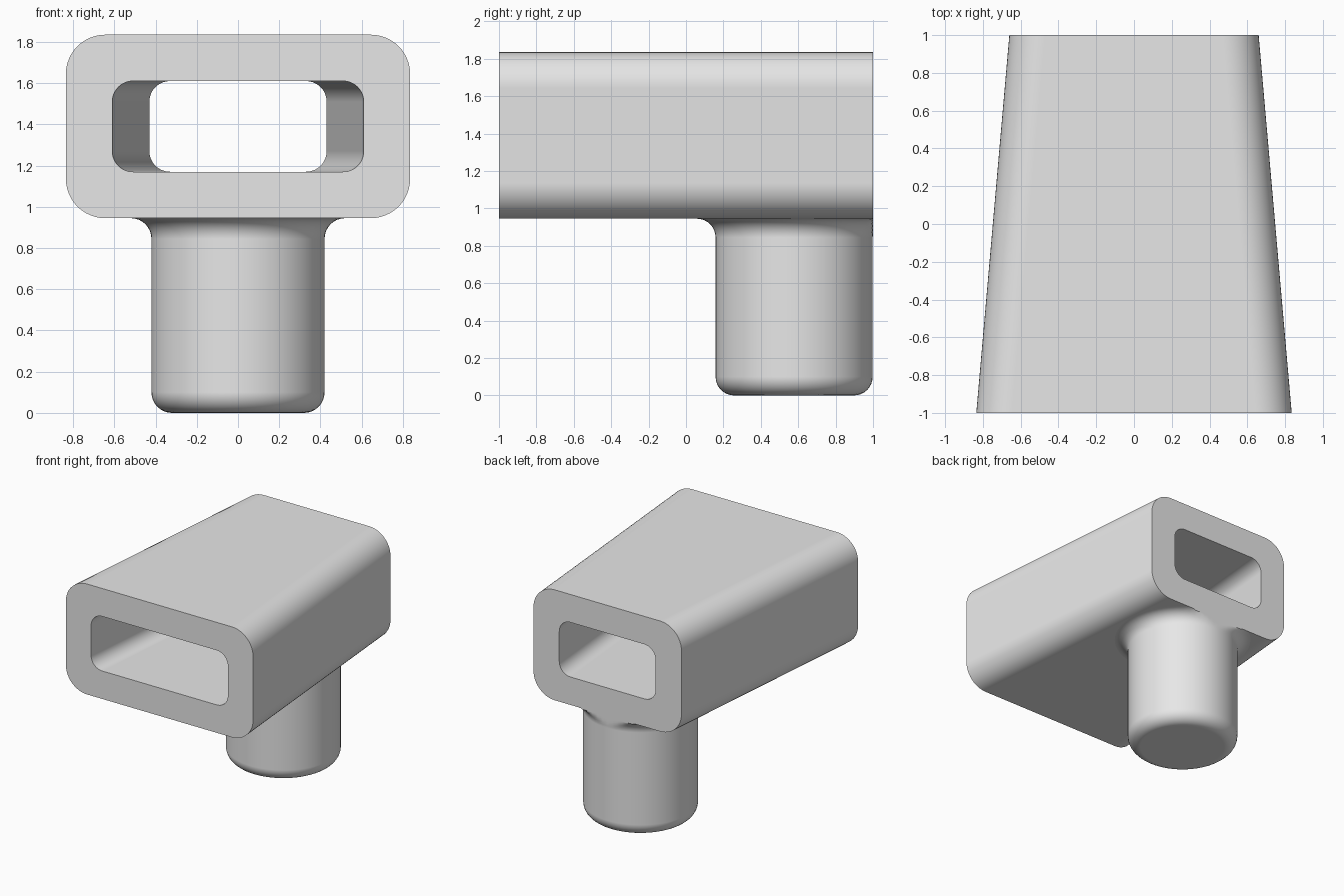
import bpy
import bmesh
import math

cube = bpy.data.objects.get("Cube")
if cube:
    bpy.data.objects.remove(cube, do_unlink=True)

grey = bpy.data.materials.new("plain grey")
grey.use_nodes = True
grey.diffuse_color = (0.8, 0.8, 0.8, 1)
grey.node_tree.nodes["Principled BSDF"].inputs["Base Color"].default_value = (0.8, 0.8, 0.8, 1)

BASE, TOP = 0.945, 1.835      # height range of the sleeve
MID = (BASE + TOP) / 2
FRONT, BACK = -1.0, 1.0


def finish(bm, name):
    """Turn a bmesh into a smooth object with crisp corners."""
    bmesh.ops.recalc_face_normals(bm, faces=bm.faces)
    mesh = bpy.data.meshes.new(name)
    bm.to_mesh(mesh)
    bm.free()
    mesh.materials.append(grey)
    mesh.shade_smooth()
    mesh.set_sharp_from_angle(angle=math.radians(35))
    obj = bpy.data.objects.new(name, mesh)
    bpy.context.collection.objects.link(obj)
    weighted = obj.modifiers.new("Weighted Normals", 'WEIGHTED_NORMAL')
    weighted.keep_sharp = True
    return obj


def rounded_ring(bm, half_w, half_h, radius, y, steps=12):
    """Ring of vertices around a rounded rectangle in the xz plane."""
    ring = []
    for corner, (sx, sz) in enumerate([(1, 1), (-1, 1), (-1, -1), (1, -1)]):
        for i in range(steps + 1):
            a = (corner + i / steps) * math.pi / 2
            ring.append(bm.verts.new((sx * (half_w - radius) + radius * math.cos(a), y,
                                      MID + sz * (half_h - radius) + radius * math.sin(a))))
    return ring


def bridge(bm, a, b):
    n = len(a)
    for i in range(n):
        j = (i + 1) % n
        bm.faces.new((a[i], a[j], b[j], b[i]))


# Tapered sleeve: outer wall, two end rims and the through opening
bm = bmesh.new()
half_h = (TOP - BASE) / 2
rings = [rounded_ring(bm, 0.835, half_h, 0.19, FRONT),
         rounded_ring(bm, 0.66, half_h, 0.19, BACK),
         rounded_ring(bm, 0.43, 0.22, 0.1, BACK),
         rounded_ring(bm, 0.61, 0.22, 0.1, FRONT)]
for k in range(4):
    bridge(bm, rings[k], rings[(k + 1) % 4])
finish(bm, "tapered_sleeve")

# Round stem: rounded foot, straight wall, flared fillet trimmed at the back
R, FILLET, CENTRE_Y, STEPS, SIDES = 0.42, 0.1, 0.578, 8, 64
quarter = [i / STEPS * math.pi / 2 for i in range(STEPS + 1)]
profile = [(R - FILLET + FILLET * math.sin(a), FILLET - FILLET * math.cos(a)) for a in quarter]
profile += [(R + FILLET - FILLET * math.cos(a), BASE - FILLET + FILLET * math.sin(a)) for a in quarter]

bm = bmesh.new()
loops = []
for r, z in profile:
    loop = []
    for s in range(SIDES):
        a = s / SIDES * math.tau
        loop.append(bm.verts.new((r * math.cos(a), min(CENTRE_Y + r * math.sin(a), BACK), z)))
    loops.append(loop)
for low, high in zip(loops, loops[1:]):
    bridge(bm, low, high)
bm.faces.new(loops[0])
finish(bm, "stem")
